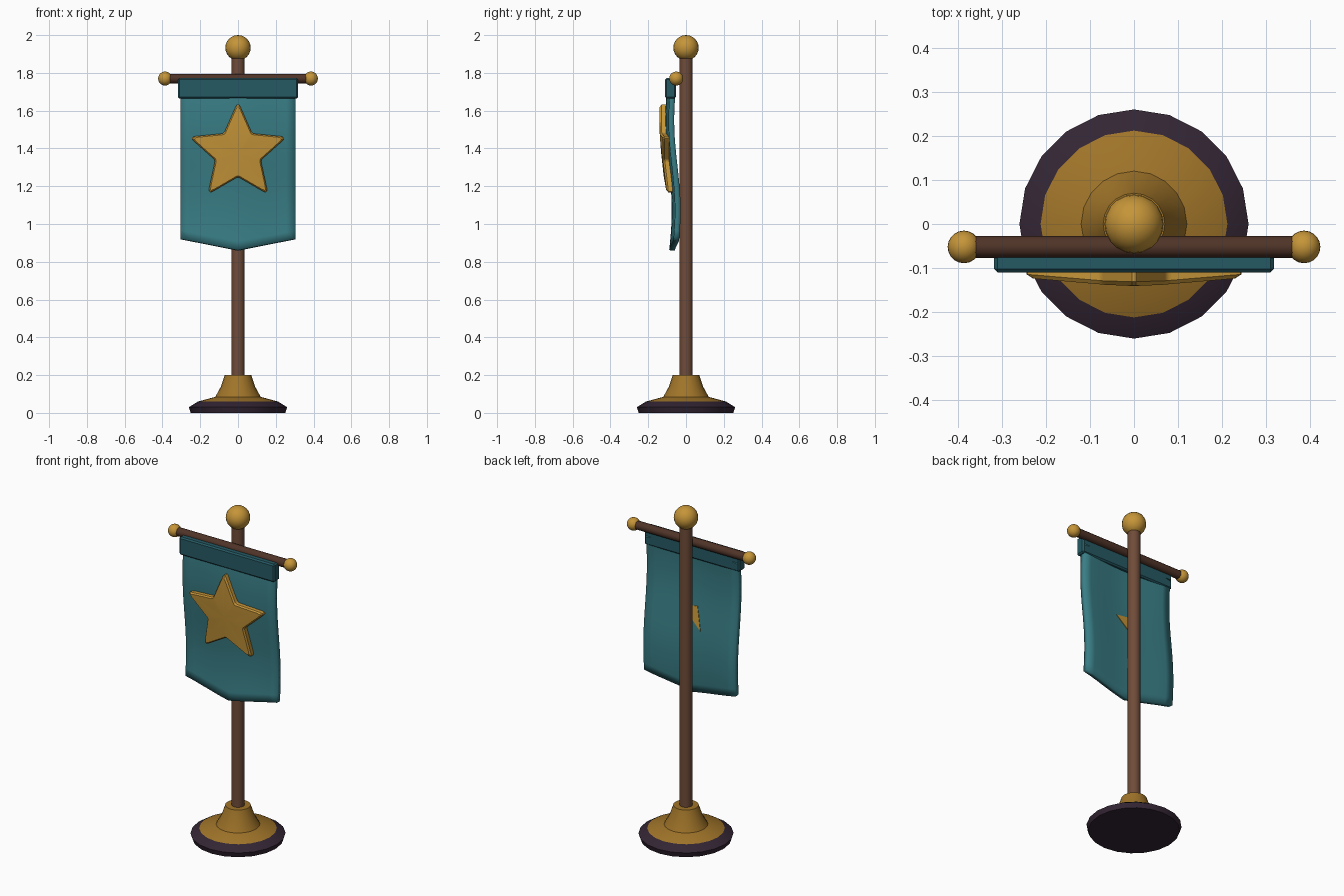
import bpy, bmesh, math
from mathutils import Matrix, Vector

if "Cube" in bpy.data.objects:
    bpy.data.objects.remove(bpy.data.objects["Cube"])


def mat(name, r, g, b):
    m = bpy.data.materials.new(name)
    m.diffuse_color = (r, g, b, 1)
    m.use_nodes = True
    m.node_tree.nodes["Principled BSDF"].inputs["Base Color"].default_value = m.diffuse_color
    return m


GOLD = mat("gold", 0.56, 0.30, 0.040)
BRASS = mat("dark_brass", 0.35, 0.175, 0.022)
TEAL = mat("teal_cloth", 0.040, 0.205, 0.235)
HEM = mat("dark_teal", 0.018, 0.100, 0.125)
WOOD = mat("brown_wood", 0.160, 0.072, 0.040)
DARKWOOD = mat("dark_wood", 0.080, 0.034, 0.021)
PLUM = mat("dark_plum", 0.034, 0.019, 0.034)


def finish(name, bm, *mats, angle=35):
    bmesh.ops.recalc_face_normals(bm, faces=bm.faces)
    me = bpy.data.meshes.new(name)
    bm.to_mesh(me)
    bm.free()
    ob = bpy.data.objects.new(name, me)
    bpy.context.collection.objects.link(ob)
    for m in mats:
        me.materials.append(m)
    bpy.ops.object.select_all(action='DESELECT')
    ob.select_set(True)
    bpy.context.view_layer.objects.active = ob
    bpy.ops.object.shade_smooth_by_angle(angle=math.radians(angle))
    return ob


def rod(name, r, length, matrix, sides, m):
    bm = bmesh.new()
    bmesh.ops.create_cone(bm, cap_ends=True, segments=sides, radius1=r, radius2=r,
                          depth=length, matrix=matrix)
    return finish(name, bm, m)


def ball(name, r, loc):
    bm = bmesh.new()
    bmesh.ops.create_uvsphere(bm, u_segments=20, v_segments=12, radius=r,
                              matrix=Matrix.Translation(loc))
    return finish(name, bm, GOLD)


# Turned base: dark foot below, brass collar above
profile = [(0.25, 0), (0.26, 0.03), (0.212, 0.06), (0.12, 0.085), (0.09, 0.14), (0.07, 0.2)]
bm = bmesh.new()
N = 20
rings = [[bm.verts.new((r * math.cos(2 * math.pi * i / N), r * math.sin(2 * math.pi * i / N), z))
          for i in range(N)] for r, z in profile]
for a, b in zip(rings, rings[1:]):
    for i in range(N):
        j = (i + 1) % N
        bm.faces.new((a[i], a[j], b[j], b[i]))
bm.faces.new(rings[0])
bm.faces.new(rings[-1])
for f in bm.faces:
    f.material_index = 0 if f.calc_center_median().z < 0.058 else 1
finish("base", bm, PLUM, BRASS, angle=25)

# Pole, crossbar and ball ends
rod("pole", 0.035, 1.74, Matrix.Translation((0, 0, 1.03)), 16, WOOD)
ball("pole_finial", 0.067, (0, 0, 1.933))
rod("crossbar", 0.025, 0.77,
    Matrix.Translation((0, -0.052, 1.77)) @ Matrix.Rotation(math.pi / 2, 4, 'Y'), 12, DARKWOOD)
for side, s in (("left", -1), ("right", 1)):
    ball("crossbar_end_" + side, 0.037, (s * 0.386, -0.052, 1.77))

# Sleeve of the banner, wrapped on the crossbar
bm = bmesh.new()
bmesh.ops.create_cube(bm, size=1, matrix=Matrix.Translation((0, -0.082, 1.718))
                      @ Matrix.Diagonal((0.635, 0.056, 0.108, 1)))
bmesh.ops.bevel(bm, geom=bm.edges[:], offset=0.008, segments=1, affect='EDGES')
finish("banner_sleeve", bm, HEM)


def drape(x, z):
    """Depth of the waving cloth at a point."""
    return (-0.069 - 0.017 * math.cos(2 * math.pi * (z - 1.55) / 0.96)
            - 0.012 * math.cos(math.pi * x / 0.305) * 0.7)


# Waving cloth with a pointed lower edge
bm = bmesh.new()
NX, NZ = 12, 18
grid = []
for k in range(NZ + 1):
    row = []
    for i in range(NX + 1):
        x = -0.305 + 0.61 * i / NX
        low = 0.86 + 0.06 * abs(x) / 0.305
        z = 1.72 + (low - 1.72) * k / NZ
        row.append(bm.verts.new((x, drape(x, z), z)))
    grid.append(row)
for a, b in zip(grid, grid[1:]):
    for i in range(NX):
        bm.faces.new((a[i], a[i + 1], b[i + 1], b[i]))
cloth = finish("banner_cloth", bm, TEAL)
mod = cloth.modifiers.new("thickness", 'SOLIDIFY')
mod.thickness = 0.03
mod.offset = 0

# Raised star with rounded tips, following the cloth
CZ = 1.377
corners = []
for i in range(10):
    r = 0.272 if i % 2 == 0 else 0.127
    a = math.pi / 2 + i * math.pi / 5
    corners.append(Vector((r * math.cos(a), r * math.sin(a))))
outline = []
for i, p in enumerate(corners):
    cut = 0.032 if i % 2 == 0 else 0.012
    u = p + (corners[i - 1] - p).normalized() * cut
    v = p + (corners[(i + 1) % 10] - p).normalized() * cut
    for t in (0, 0.33, 0.67, 1):
        outline.append(u * (1 - t) ** 2 + p * 2 * t * (1 - t) + v * t * t)
bm = bmesh.new()
rings = []
for scale, off in ((1, -0.008), (1, -0.038), (0.94, -0.047), (0.5, -0.047)):
    rings.append([bm.verts.new((p.x * scale, drape(p.x * scale, CZ + p.y * scale) + off,
                                CZ + p.y * scale)) for p in outline])
n = len(outline)
for a, b in zip(rings, rings[1:]):
    for i in range(n):
        j = (i + 1) % n
        bm.faces.new((a[i], a[j], b[j], b[i]))
for ring, off in ((rings[0], -0.008), (rings[-1], -0.047)):
    c = bm.verts.new((0, drape(0, CZ) + off, CZ))
    for i in range(n):
        bm.faces.new((ring[i], ring[(i + 1) % n], c))
finish("star", bm, GOLD, angle=25)

# Small corner of the star showing through the back of the cloth
bm = bmesh.new()
tri = ((-0.06, 1.24), (0.07, 1.365), (-0.03, 1.38))
front, back = [[bm.verts.new((x, drape(x, z) + d, z)) for x, z in tri] for d in (0.012, 0.018)]
bm.faces.new(front)
bm.faces.new(back)
for i in range(3):
    j = (i + 1) % 3
    bm.faces.new((front[i], front[j], back[j], back[i]))
finish("star_back_patch", bm, GOLD)
